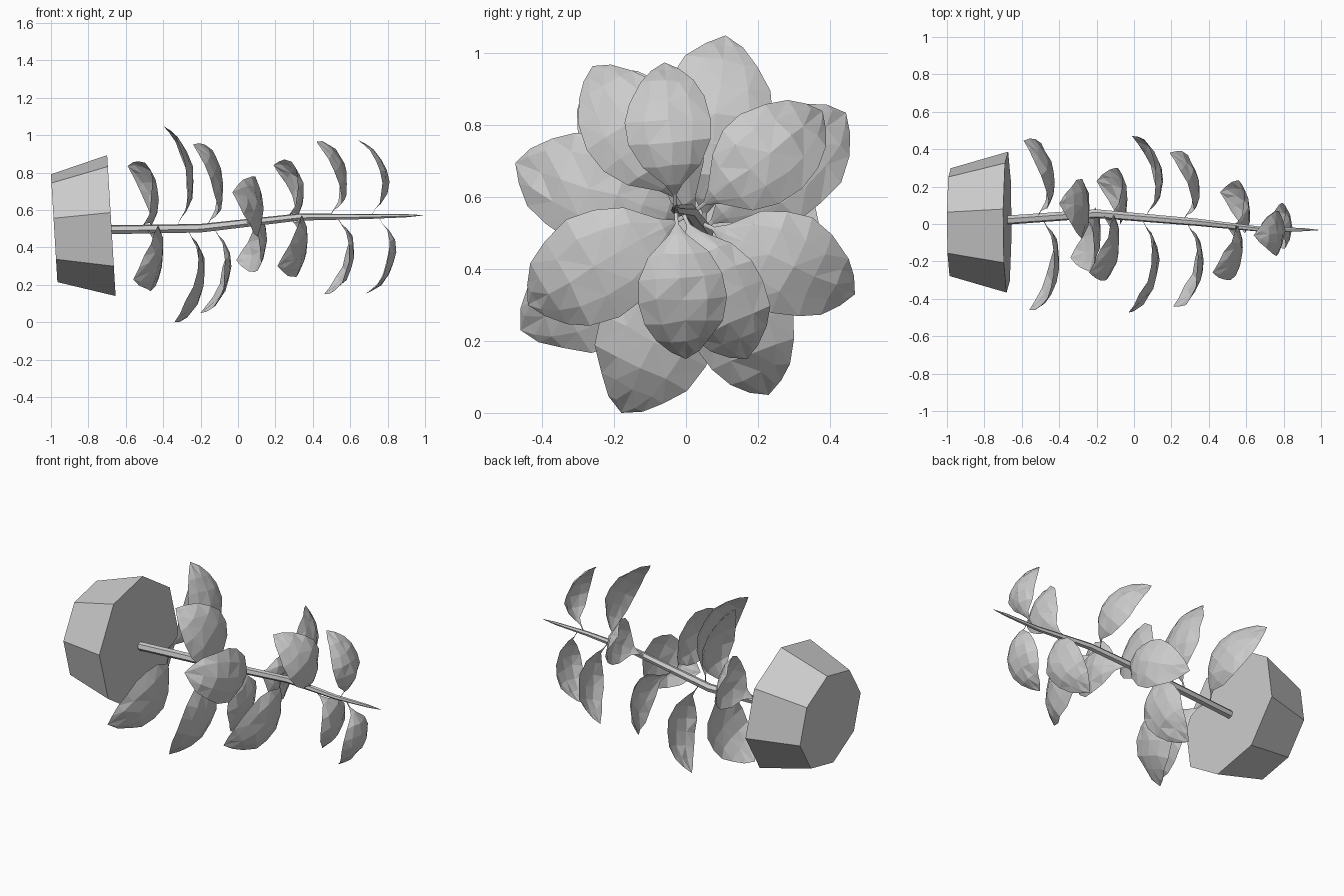
import bpy, bmesh, math, random
from mathutils import Vector

random.seed(4)
if "Cube" in bpy.data.objects:
    bpy.data.objects.remove(bpy.data.objects["Cube"], do_unlink=True)

grey = bpy.data.materials.new("plain grey")
grey.use_nodes = True
grey.diffuse_color = (0.6, 0.6, 0.6, 1)
grey.node_tree.nodes["Principled BSDF"].inputs["Base Color"].default_value = (0.6, 0.6, 0.6, 1)


def finish(name, bm):
    bmesh.ops.recalc_face_normals(bm, faces=bm.faces)
    mesh = bpy.data.meshes.new(name)
    bm.to_mesh(mesh)
    bm.free()
    mesh.materials.append(grey)
    obj = bpy.data.objects.new(name, mesh)
    bpy.context.collection.objects.link(obj)
    return obj


def loft(name, stations, sides, phase, up):
    """Flat sided tube through (centre, radius) stations, capped at both ends."""
    bm = bmesh.new()
    rings = []
    for centre, radius in stations:
        ring = []
        for i in range(sides):
            a = phase + math.tau * i / sides
            offset = Vector((0, 1, 0)) * math.sin(a) + up * math.cos(a)
            ring.append(bm.verts.new(Vector(centre) + offset * radius))
        rings.append(ring)
    for low, high in zip(rings, rings[1:]):
        for i in range(sides):
            j = (i + 1) % sides
            bm.faces.new((low[i], low[j], high[j], high[i]))
    bm.faces.new(rings[0])
    bm.faces.new(rings[-1])
    return finish(name, bm)


# Pot: closed eight sided taper, lying on its side with a slight tilt
loft("pot", [((-0.983, 0.01, 0.503), 0.293), ((-0.677, 0.01, 0.517), 0.383)],
     8, math.radians(10.5), Vector((-0.06, 0, 1)))

# Stem: gently bent and tapering to a point
stem_path = [
    ((-0.69, 0.02, 0.495), 0.025), ((-0.2, 0.055, 0.503), 0.024),
    ((0.33, 0.01, 0.563), 0.02), ((0.68, -0.028, 0.565), 0.014),
    ((0.9, -0.03, 0.57), 0.009), ((0.99, -0.032, 0.572), 0.001),
]
loft("stem", stem_path, 6, 0.3, Vector((0, 0, 1)))


def stem_point(x):
    for (a, _), (b, _) in zip(stem_path, stem_path[1:]):
        if x <= b[0]:
            return Vector(a).lerp(Vector(b), (x - a[0]) / (b[0] - a[0]))
    return Vector(stem_path[-1][0])


# Leaf outline: distance along, set forward of the tip, half width
leaf_profile = [
    (0, 0.07, 0.012), (0.1, 0.095, 0.012), (0.17, 0.125, 0.06),
    (0.3, 0.155, 0.2), (0.45, 0.165, 0.28), (0.6, 0.155, 0.295),
    (0.75, 0.128, 0.255), (0.87, 0.085, 0.18), (0.95, 0.042, 0.095),
]
ACROSS = (-1, -0.55, 0, 0.55, 1)


def leaf(name, tip):
    """Cupped, slightly crumpled leaf on a thin stalk."""
    tip = Vector(tip)
    base = stem_point(tip.x + 0.07)
    radial = Vector((0, tip.y - base.y, tip.z - base.z))
    length = radial.length
    side = Vector((1, 0, 0)).cross(radial.normalized())
    bm = bmesh.new()
    rows = []
    for along, forward, half in leaf_profile:
        row = []
        for v in ACROSS:
            p = base + radial * along + side * (v * half * length)
            p.x = tip.x + forward - 0.036 * v * v * half / 0.295
            if half > 0.1:
                p += Vector([random.uniform(-0.006, 0.006) for _ in range(3)])
            elif along > 0.9 and v == 0:
                p.x -= 0.012      # crease by the tip
            row.append(bm.verts.new(p))
        rows.append(row)
    for low, high in zip(rows, rows[1:]):
        for i in range(len(ACROSS) - 1):
            bm.faces.new((low[i], low[i + 1], high[i + 1], high[i]))
    end = bm.verts.new(tip)
    for a, b in zip(rows[-1], rows[-1][1:]):
        bm.faces.new((a, b, end))
    bmesh.ops.triangulate(bm, faces=bm.faces)
    finish(name, bm)


# Leaf tips in opposite pairs, from the pot to the top of the stem
leaf_pairs = [
    ((-0.59, 0.445, 0.835), (-0.56, -0.46, 0.23)),
    ((-0.4, 0.11, 1.05), (-0.34, -0.18, 0)),
    ((-0.24, -0.26, 0.95), (-0.2, 0.23, 0.05)),
    ((-0.03, -0.475, 0.695), (-0.01, 0.47, 0.33)),
    ((0.19, 0.38, 0.84), (0.21, -0.44, 0.3)),
    ((0.42, -0.26, 0.965), (0.46, 0.17, 0.15)),
    ((0.64, -0.06, 0.975), (0.68, 0, 0.15)),
]
for number, (upper, lower) in enumerate(leaf_pairs, 1):
    leaf(f"upper_leaf_{number}", upper)
    leaf(f"lower_leaf_{number}", lower)
